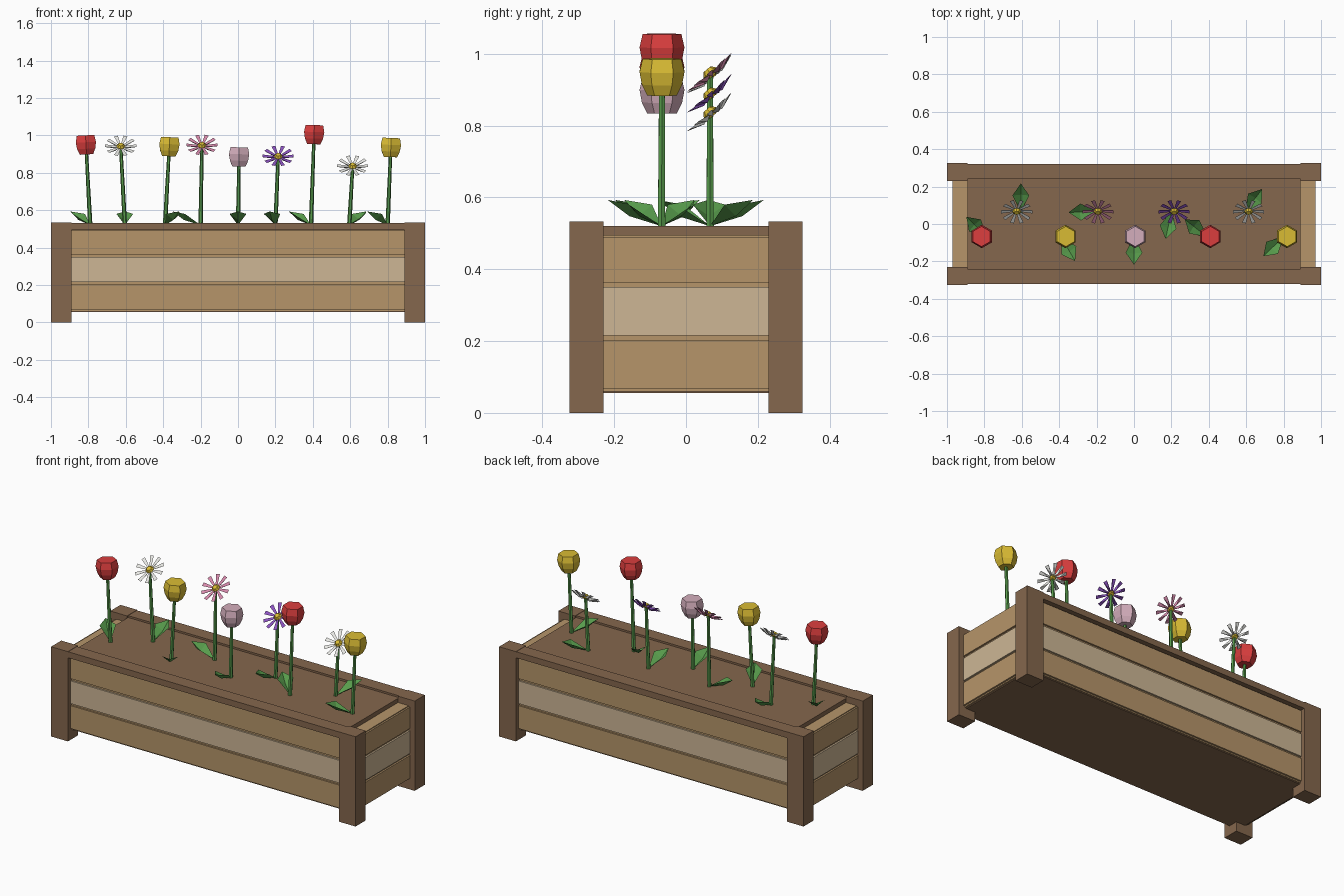
import bpy, bmesh, math
from mathutils import Vector, Matrix

if "Cube" in bpy.data.objects:
    bpy.data.objects.remove(bpy.data.objects["Cube"])


def material(name, rgb):
    """Flat material from 0-255 sRGB values."""
    lin = [((c / 255 + 0.055) / 1.055) ** 2.4 for c in rgb]
    m = bpy.data.materials.new(name)
    m.use_nodes = True
    m.diffuse_color = (*lin, 1)
    m.node_tree.nodes["Principled BSDF"].inputs["Base Color"].default_value = (*lin, 1)
    return m


brown = material("dark brown wood", (133, 103, 77))
tan = material("tan wood", (182, 149, 106))
pale = material("pale wood", (205, 182, 149))
green = material("green", (88, 156, 76))
red = material("red", (219, 62, 62))
yellow = material("yellow", (218, 188, 52))
blush = material("blush pink", (212, 174, 188))
pink = material("rose pink", (212, 136, 170))
purple = material("purple", (138, 82, 190))
white = material("white", (232, 232, 228))


def add_object(name, bm, mat, matrix=Matrix()):
    bmesh.ops.recalc_face_normals(bm, faces=bm.faces)
    mesh = bpy.data.meshes.new(name)
    bm.to_mesh(mesh)
    bm.free()
    mesh.materials.append(mat)
    ob = bpy.data.objects.new(name, mesh)
    ob.matrix_world = matrix
    bpy.context.collection.objects.link(ob)
    return ob


def box(name, lo, hi, mat):
    lo, hi = Vector(lo), Vector(hi)
    bm = bmesh.new()
    bmesh.ops.create_cube(bm, size=1)
    for v in bm.verts:
        v.co = (lo + hi) / 2 + v.co * (hi - lo)
    add_object(name, bm, mat)


def lathe(name, profile, sides, mat, matrix, turn=0.0):
    """Closed faceted solid from (radius, height) rings."""
    bm = bmesh.new()
    rings = []
    for r, z in profile:
        angles = [turn + math.tau * i / sides for i in range(sides)]
        rings.append([bm.verts.new((r * math.cos(a), r * math.sin(a), z)) for a in angles])
    for a, b in zip(rings, rings[1:]):
        for i in range(sides):
            j = (i + 1) % sides
            bm.faces.new((a[i], a[j], b[j], b[i]))
    bm.faces.new(rings[0][::-1])
    bm.faces.new(rings[-1])
    add_object(name, bm, mat, matrix)


# Planter box: corner posts and long top rails
for sx, side in ((-1, "right"), (1, "left")):
    for sy, end in ((-1, "front"), (1, "back")):
        xs = sorted((sx * 0.89, sx))
        ys = sorted((sy * 0.23, sy * 0.325))
        box(f"{end}_{side}_post", (xs[0], ys[0], 0), (xs[1], ys[1], 0.533), brown)
for sy, end in ((-1, "front"), (1, "back")):
    ys = sorted((sy * 0.24, sy * 0.322))
    box(f"{end}_rail", (-0.89, ys[0], 0.495), (0.89, ys[1], 0.531), brown)

# Planks standing slightly proud of a core, so the gaps read as grooves
box("plank_core", (-0.96, -0.29, 0.06), (0.96, 0.29, 0.495), tan)
for name, z0, z1, mat in (("lower", 0.067, 0.203, tan),
                          ("middle", 0.215, 0.35, pale),
                          ("upper", 0.363, 0.49, tan)):
    box(f"{name}_planks", (-0.97, -0.3, z0), (0.97, 0.3, z1), mat)
box("soil", (-0.89, -0.24, 0.4), (0.89, 0.24, 0.52), brown)
box("bottom_board", (-0.95, -0.285, 0.055), (0.95, 0.285, 0.07), brown)


def aim(start, end):
    """Matrix at start with local z pointing towards end."""
    tilt = Vector((0, 0, 1)).rotation_difference(end - start)
    return Matrix.Translation(start) @ tilt.to_matrix().to_4x4()


def stem(name, start, end):
    profile = ((0.012, -0.01), (0.009, (end - start).length))
    lathe(name, profile, 6, green, aim(start, end))


def leaf(name, base, angle):
    """Folded leaf rising outwards from the stem foot."""
    bm = bmesh.new()
    root, right, tip, left, keel = [bm.verts.new(p) for p in (
        (0, 0, 0), (0.085, -0.045, 0.06), (0.15, 0, 0.073),
        (0.085, 0.045, 0.06), (0.09, 0, 0.028))]
    for f in ((root, right, keel), (right, tip, keel), (tip, left, keel), (left, root, keel)):
        bm.faces.new(f)
    add_object(name, bm, green,
               Matrix.Translation(base) @ Matrix.Rotation(math.radians(angle), 4, "Z"))


def tulip(name, foot_x, head_x, z, mat, leaf_angle):
    foot, head = Vector((foot_x, -0.068, 0.52)), Vector((head_x, -0.067, z))
    stem(name + "_stem", foot, head)
    leaf(name + "_leaf", foot, leaf_angle)
    turned = aim(foot, head)
    turned.translation = head
    lathe(name + "_head", ((0.041, 0), (0.056, 0.03), (0.0625, 0.065), (0.054, 0.102)),
          6, mat, turned, math.pi / 2)


def daisy(name, foot_x, head_x, z, mat, leaf_angle, petals=10):
    foot, head = Vector((foot_x, 0.067, 0.52)), Vector((head_x, 0.067, z))
    stem(name + "_stem", foot, head)
    leaf(name + "_leaf", foot, leaf_angle)
    face = Matrix.Translation(head) @ Matrix.Rotation(math.radians(41), 4, "X")
    # Ring of ridged petals
    bm = bmesh.new()
    for i in range(petals):
        turn = Matrix.Rotation(math.tau * i / petals, 3, "Z")
        root_a, root_b, out_b, out_a, ridge = [bm.verts.new(turn @ Vector(p)) for p in (
            (0.012, -0.005, -0.004), (0.012, 0.005, -0.004),
            (0.083, 0.011, 0.003), (0.083, -0.011, 0.003), (0.035, 0, -0.014))]
        bm.faces.new((root_a, out_a, out_b, root_b))
        for a, b in ((root_a, root_b), (root_b, out_b), (out_b, out_a), (out_a, root_a)):
            bm.faces.new((a, b, ridge))
    add_object(name + "_petals", bm, mat, face)
    lathe(name + "_centre", ((0.014, -0.012), (0.023, 0), (0.013, 0.013)), 8, yellow, face)


tulip("red_tulip_right", -0.79, -0.81, 0.898, red, 135)
tulip("yellow_tulip_right", -0.39, -0.37, 0.888, yellow, -60)
tulip("pink_tulip", 0.0, 0.005, 0.834, blush, -90)
tulip("red_tulip_left", 0.39, 0.405, 0.953, red, 142)
tulip("yellow_tulip_left", 0.80, 0.815, 0.884, yellow, -136)

daisy("white_daisy_right", -0.605, -0.627, 0.942, white, 90)
daisy("pink_daisy", -0.20, -0.193, 0.947, pink, 182)
daisy("purple_daisy", 0.20, 0.215, 0.888, purple, -102)
daisy("white_daisy_left", 0.595, 0.613, 0.836, white, 53)
